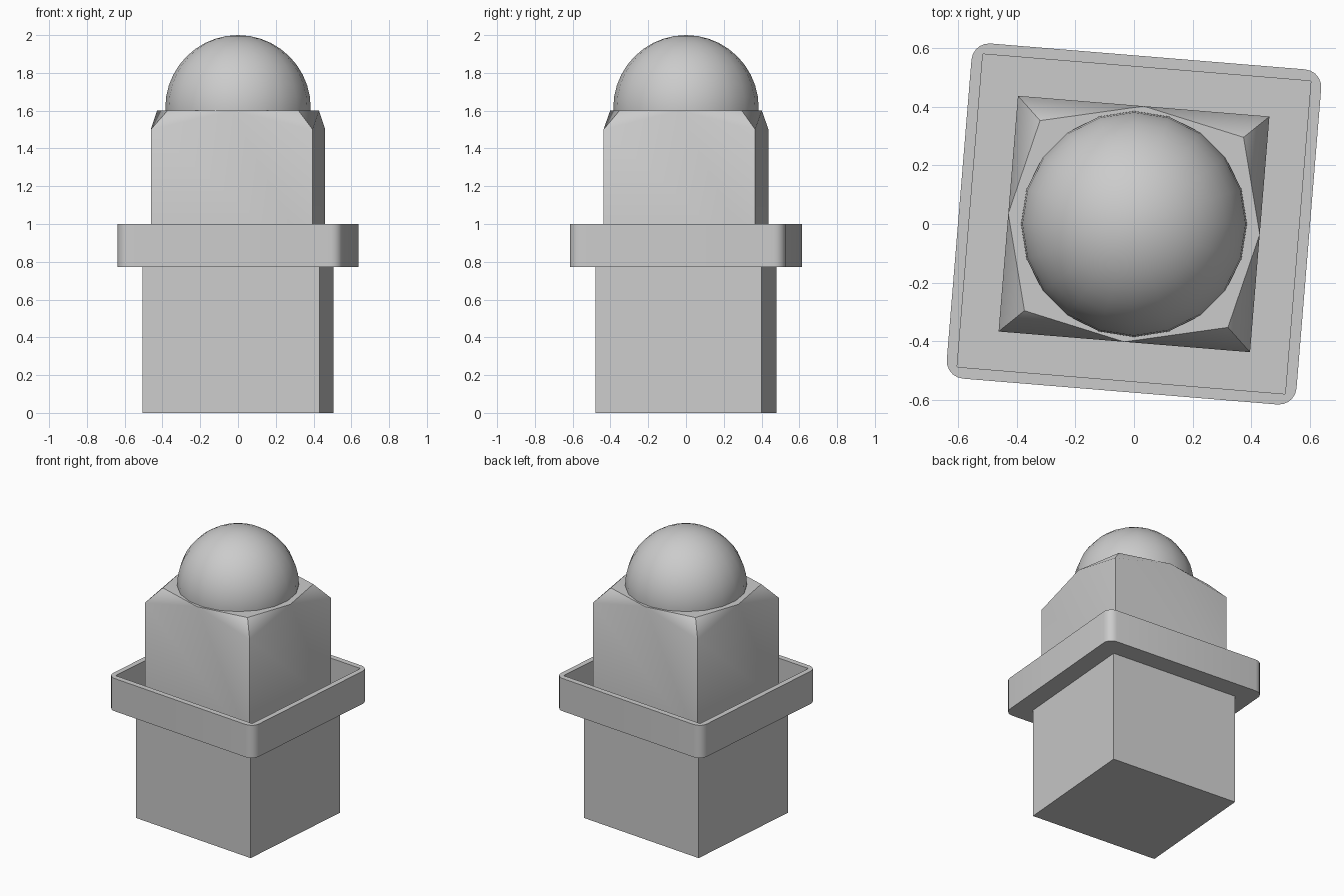
import bpy, bmesh
from math import sin, cos, pi, radians

if "Cube" in bpy.data.objects:
    bpy.data.objects.remove(bpy.data.objects["Cube"])

TURN = radians(-4.7)  # whole model is turned slightly about z


def finish(bm, name, angle=None):
    bmesh.ops.recalc_face_normals(bm, faces=bm.faces)
    mesh = bpy.data.meshes.new(name)
    bm.to_mesh(mesh)
    bm.free()
    obj = bpy.data.objects.new(name, mesh)
    bpy.context.collection.objects.link(obj)
    obj.rotation_euler.z = TURN
    if angle:
        bpy.ops.object.select_all(action='DESELECT')
        obj.select_set(True)
        bpy.context.view_layer.objects.active = obj
        bpy.ops.object.shade_smooth_by_angle(angle=radians(angle))
    return obj


def loft(bm, rings):
    """Join rings of equal length and cap the first and last."""
    loops = [[bm.verts.new(p) for p in r] for r in rings]
    n = len(loops[0])
    for a, b in zip(loops, loops[1:]):
        for i in range(n):
            j = (i + 1) % n
            bm.faces.new((a[i], a[j], b[j], b[i]))
    bm.faces.new(loops[0])
    bm.faces.new(loops[-1])


def rounded_ring(hx, hy, r, z, steps=5):
    pts = []
    for k, (sx, sy) in enumerate(((1, 1), (-1, 1), (-1, -1), (1, -1))):
        for s in range(steps + 1):
            a = (k + s / steps) * pi / 2
            pts.append((sx * (hx - r) + r * cos(a), sy * (hy - r) + r * sin(a), z))
    return pts


def square_ring(hx, hy, z):
    return [(hx, hy, z), (-hx, hy, z), (-hx, -hy, z), (hx, -hy, z)]


# Lower block
bm = bmesh.new()
loft(bm, [square_ring(0.47, 0.441, 0), square_ring(0.47, 0.441, 0.775)])
finish(bm, "lower_block")

# Hollow collar with a raised rim
bm = bmesh.new()
loft(bm, [rounded_ring(0.598, 0.573, 0.06, 0.772),
          rounded_ring(0.598, 0.573, 0.06, 1.0),
          rounded_ring(0.561, 0.535, 0.003, 1.0),
          rounded_ring(0.561, 0.535, 0.003, 0.785)])
finish(bm, "collar", 30)

# Upper block with chamfered top corners
bm = bmesh.new()
hx, hy = 0.43, 0.403
base = [bm.verts.new(p) for p in square_ring(hx, hy, 0.775)]
corner = [bm.verts.new(p) for p in square_ring(hx, hy, 1.5)]
inner = [bm.verts.new(p) for p in square_ring(0.348, 0.325, 1.6)]
mid = [bm.verts.new(p) for p in ((0, hy, 1.6), (-hx, 0, 1.6), (0, -hy, 1.6), (hx, 0, 1.6))]
bm.faces.new(base)
top = []
for i in range(4):
    j = (i + 1) % 4
    bm.faces.new((base[i], base[j], corner[j], mid[i], corner[i]))
    bm.faces.new((corner[i], mid[i], inner[i]))
    bm.faces.new((corner[i], inner[i], mid[i - 1]))
    top += [inner[i], mid[i]]
bm.faces.new(top)
soft = {frozenset((corner[i], m)) for i in range(4) for m in (mid[i], mid[i - 1])}
for e in bm.edges:
    e.smooth = frozenset(e.verts) in soft
for f in bm.faces:
    f.smooth = True
finish(bm, "upper_block")

# Dome
bm = bmesh.new()
bmesh.ops.create_uvsphere(bm, u_segments=20, v_segments=20, radius=0.385)
bmesh.ops.delete(bm, geom=[v for v in bm.verts if v.co.z < -0.07], context='VERTS')
dome = finish(bm, "dome", 40)
dome.location.z = 1.615
dome.rotation_euler.z = 0
